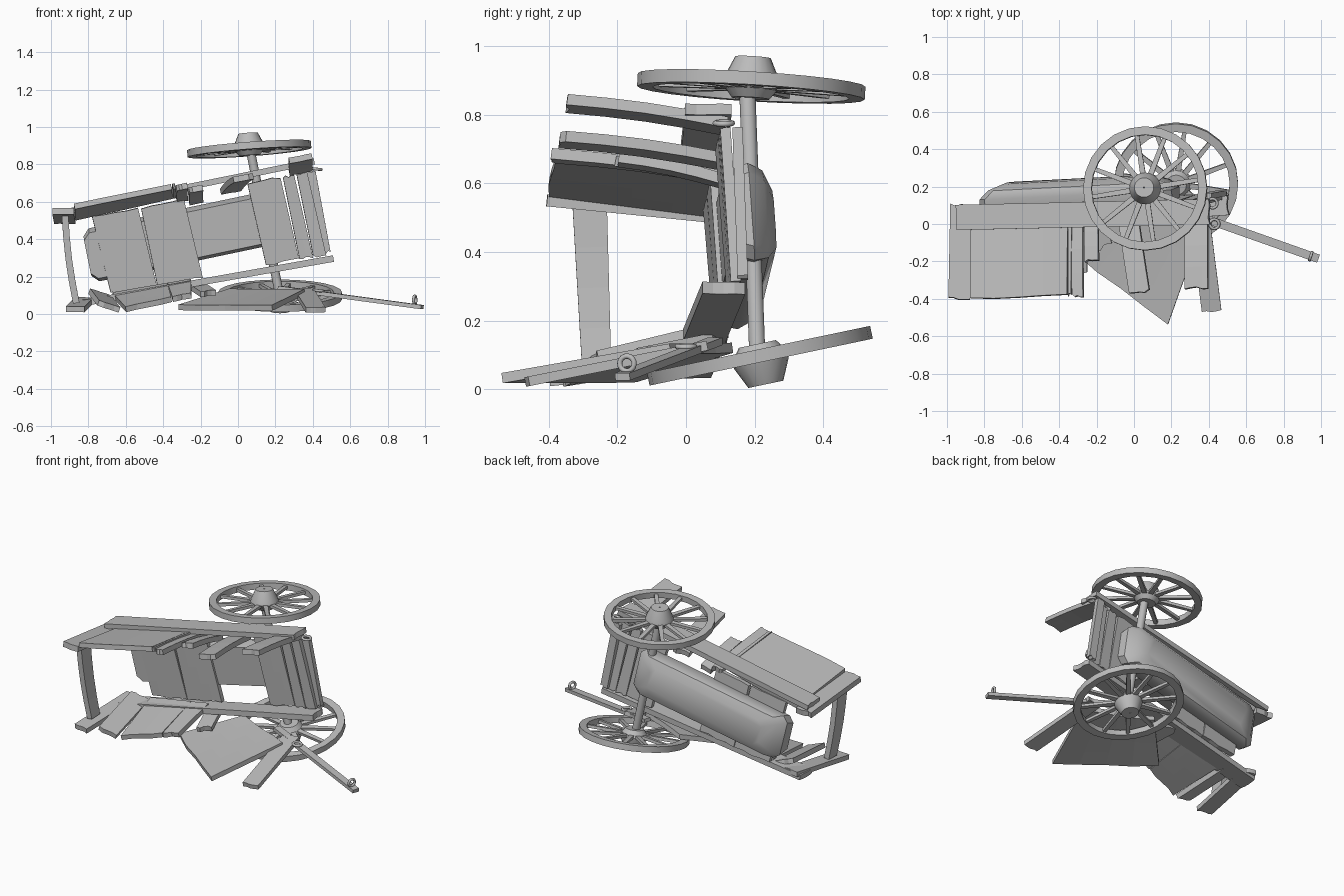
import bpy, bmesh, math, random
from mathutils import Vector as V

if "Cube" in bpy.data.objects:
    bpy.data.objects.remove(bpy.data.objects["Cube"])

random.seed(4)
wood = bpy.data.materials.new("weathered_grey")
wood.diffuse_color = (0.5, 0.5, 0.5, 1)
wood.use_nodes = True
wood.node_tree.nodes["Principled BSDF"].inputs["Base Color"].default_value = wood.diffuse_color


def finish(name, bm, smooth=None):
    bmesh.ops.recalc_face_normals(bm, faces=bm.faces)
    me = bpy.data.meshes.new(name)
    bm.to_mesh(me)
    bm.free()
    me.materials.append(wood)
    ob = bpy.data.objects.new(name, me)
    bpy.context.collection.objects.link(ob)
    if smooth:
        bpy.context.view_layer.objects.active = ob
        ob.select_set(True)
        bpy.ops.object.shade_smooth_by_angle(angle=math.radians(smooth))
        ob.select_set(False)
    return ob


def slab(bm, a, b, c, d, t, rough=0.008, bow=0.0):
    """Plank with one end a-b and the other end d-c, ragged at both ends."""
    n = (b - a).cross(d - a).normalized()
    along = ((d - a) + (c - b)).normalized()
    nu, nv = 4, 4
    rag = [[random.uniform(-rough, rough) for _ in range(nu + 1)] for _ in range(2)]
    g = {}
    for i in range(nu + 1):
        for j in range(nv + 1):
            u, v = i / nu, j / nv
            p = a.lerp(b, u).lerp(d.lerp(c, u), v) + n * bow * math.sin(math.pi * v)
            if j == 0:
                p = p + along * rag[0][i]
            if j == nv:
                p = p + along * rag[1][i]
            for k in (0, 1):
                g[i, j, k] = bm.verts.new(p + n * t * (k - 0.5))
    for i in range(nu):
        for j in range(nv):
            for k in (0, 1):
                bm.faces.new([g[i, j, k], g[i + 1, j, k], g[i + 1, j + 1, k], g[i, j + 1, k]])
    for i in range(nu):
        for j in (0, nv):
            bm.faces.new([g[i, j, 0], g[i + 1, j, 0], g[i + 1, j, 1], g[i, j, 1]])
    for j in range(nv):
        for i in (0, nu):
            bm.faces.new([g[i, j, 0], g[i, j + 1, 0], g[i, j + 1, 1], g[i, j, 1]])


def panel(name, a, b, c, d, t, splits=(), gap=0.006, rough=0.008):
    """Four-cornered panel, divided into planks at the given fractions."""
    a, b, c, d = map(V, (a, b, c, d))
    bm = bmesh.new()
    cuts = [0, *splits, 1]
    for s, e in zip(cuts, cuts[1:]):
        g0 = gap / (b - a).length if s > 0 else 0
        slab(bm, a.lerp(b, s + g0), a.lerp(b, e), d.lerp(c, e), d.lerp(c, s + g0 * 0.2), t, rough)
    return finish(name, bm)


def plank(name, p, q, width, w, t, rough=0.008, bow=0.0, w2=None):
    """Straight plank from p to q; width is the rough width direction."""
    p, q, side = V(p), V(q), V(width)
    ax = (q - p).normalized()
    side = (side - ax * side.dot(ax)).normalized()
    s0, s1 = side * w / 2, side * (w2 or w) / 2
    bm = bmesh.new()
    slab(bm, p - s0, p + s0, q + s1, q - s1, t, rough, bow)
    return finish(name, bm)


def lathe(bm, profile, centre, axis, seg):
    """Closed (radius, height) profile turned around an axis."""
    rot = V((0, 0, 1)).rotation_difference(V(axis).normalized())
    rings = []
    for k in range(seg):
        a = 2 * math.pi * k / seg
        rings.append([bm.verts.new(V(centre) + rot @ V((r * math.cos(a), r * math.sin(a), h)))
                      for r, h in profile])
    m = len(profile)
    for k in range(seg):
        A, B = rings[k], rings[(k + 1) % seg]
        for j in range(m):
            bm.faces.new([A[j], B[j], B[(j + 1) % m], A[(j + 1) % m]])


def wheel(tag, centre, axis):
    """Rim, hub and spokes; the hub narrows toward the outside."""
    bm = bmesh.new()
    lathe(bm, [(0.287, -0.019), (0.332, -0.019), (0.332, 0.019), (0.287, 0.019)], centre, axis, 24)
    finish(tag + "_rim", bm, 20)
    bm = bmesh.new()
    lathe(bm, [(0.004, -0.035), (0.055, -0.035), (0.085, 0.005), (0.08, 0.025),
               (0.052, 0.085), (0.004, 0.085)], centre, axis, 20)
    finish(tag + "_hub", bm, 30)
    rot = V((0, 0, 1)).rotation_difference(V(axis).normalized())
    for k in range(12):
        a = 2 * math.pi * (k + 0.3) / 12
        r = rot @ V((math.cos(a), math.sin(a), 0))
        s = rot @ V((-math.sin(a), math.cos(a), 0))
        plank(tag + "_spoke", V(centre) + r * 0.06, V(centre) + r * 0.295, s, 0.03, 0.018, 0, 0, 0.022)


def ring(name, centre, normal, R, r):
    bm = bmesh.new()
    prof = [(R + r * math.cos(i * math.pi / 4), r * math.sin(i * math.pi / 4)) for i in range(8)]
    lathe(bm, prof, centre, normal, 16)
    finish(name, bm, 50)


X, Y, Z = (1, 0, 0), (0, 1, 0), (0, 0, 1)

# Wheels and axle
wheel("upper_wheel", (0.06, 0.19, 0.882), (-0.075, 0.06, 1))
wheel("lower_wheel", (0.225, 0.215, 0.098), (0.0, 0.21, -1))
bm = bmesh.new()
a0, a1 = V((0.225, 0.208, 0.09)), V((0.065, 0.178, 0.88))
lathe(bm, [(0.001, 0), (0.024, 0), (0.024, (a1 - a0).length), (0.001, (a1 - a0).length)], a0, a1 - a0, 14)
finish("axle", bm, 40)

# Tub under the bed: stacked outlines from bed side to outer face
u, v, w = V((0.975, 0.05, 0.205)), V((-0.2, -0.07, 0.975)), V((-0.05, 0.99, 0.05))
mid = V((-0.29, 0.125, 0.415))
bm = bmesh.new()
rows = []
for depth, hl, hw in ((-0.03, 0.53, 0.125), (0.04, 0.525, 0.145), (0.085, 0.48, 0.13), (0.115, 0.40, 0.085)):
    ch = 0.035
    out = [(-hl, -hw + ch), (-hl + ch, -hw), (hl - ch, -hw), (hl, -hw + ch),
           (hl, hw - ch), (hl - ch, hw), (-hl + ch, hw), (-hl, hw - ch)]
    rows.append([bm.verts.new(mid + u * x + v * y + w * depth) for x, y in out])
for A, B in zip(rows, rows[1:]):
    for i in range(8):
        bm.faces.new([A[i], A[(i + 1) % 8], B[(i + 1) % 8], B[i]])
bm.faces.new(rows[0])
bm.faces.new(rows[-1])
finish("tub", bm, 35)

# Bed boards with the broken gap between them
panel("bed_boards_left", (-0.78, 0.065, 0.52), (-0.29, 0.085, 0.615), (-0.19, 0.115, 0.20),
      (-0.68, 0.10, 0.11), 0.03, (0.5,), 0.016)
panel("bed_boards_right", (0.05, 0.10, 0.70), (0.37, 0.115, 0.755), (0.47, 0.145, 0.32),
      (0.15, 0.135, 0.26), 0.03, (0.55, 0.78), 0.014)
plank("bed_batten", (0.39, 0.15, 0.76), (0.47, 0.165, 0.33), X, 0.05, 0.03)

# Long rails at both sides of the bed
plank("upper_rail", (-0.95, 0.035, 0.54), (0.40, 0.065, 0.815), Y, 0.135, 0.032)
plank("lower_rail", (-0.88, 0.01, 0.05), (0.50, 0.11, 0.295), Y, 0.125, 0.035)

# Upper side boards
panel("upper_side_panel", (-0.875, -0.395, 0.575), (-0.335, -0.38, 0.685), (-0.33, 0.08, 0.635),
      (-0.87, 0.08, 0.515), 0.03, (0.96,))
plank("upper_end_board", (-0.935, -0.40, 0.55), (-0.925, 0.10, 0.50), X, 0.115, 0.035)
for i, (x, y, z, wd) in enumerate(((-0.30, -0.385, 0.68, 0.06), (-0.225, -0.2, 0.67, 0.075),
                                   (0.03, -0.365, 0.728, 0.11), (0.335, -0.345, 0.832, 0.125))):
    plank("upper_side_board", (x, y, z), (x - (0.07 if i == 2 else 0), 0.11, z - 0.065), (1, 0, 0.2),
          wd, 0.032, 0.01, 0.008)

# End strut
plank("end_strut", (-0.925, -0.28, 0.53), (-0.865, -0.26, 0.06), Y, 0.10, 0.035, 0.0, 0.01, 0.085)

# Lower side boards, splayed on the ground
plank("lower_end_board", (-0.87, -0.39, 0.025), (-0.82, 0.08, 0.075), X, 0.10, 0.03)
plank("lower_side_board", (-0.69, -0.37, 0.04), (-0.74, 0.04, 0.105), (1, 0, -0.35), 0.12, 0.03)
panel("lower_side_panel", (-0.60, -0.35, 0.025), (-0.25, -0.25, 0.10), (-0.25, 0.06, 0.175),
      (-0.67, 0.05, 0.10), 0.03, (0.7,))
plank("lower_broken_board", (-0.16, -0.12, 0.11), (-0.22, 0.08, 0.15), X, 0.09, 0.03, 0.015)
panel("fallen_panel", (0.18, -0.54, 0.032), (-0.32, -0.15, 0.035), (-0.05, 0.13, 0.12),
      (0.36, -0.04, 0.12), 0.03)
plank("fallen_board", (0.415, -0.465, 0.022), (0.35, 0.05, 0.125), X, 0.105, 0.028)

# Pulling shaft with metal eyes
plank("shaft", (0.985, -0.185, 0.037), (0.22, 0.085, 0.14), (0.33, 0.94, 0), 0.045, 0.022, 0.0)
ring("shaft_eye", (0.945, -0.172, 0.075), (0.95, -0.3, 0), 0.022, 0.008)
ring("lower_eye", (0.43, 0.0, 0.125), (0.1, 0, 1), 0.025, 0.008)
ring("upper_eye", (0.42, 0.11, 0.775), (0.1, 0, 1), 0.025, 0.008)
